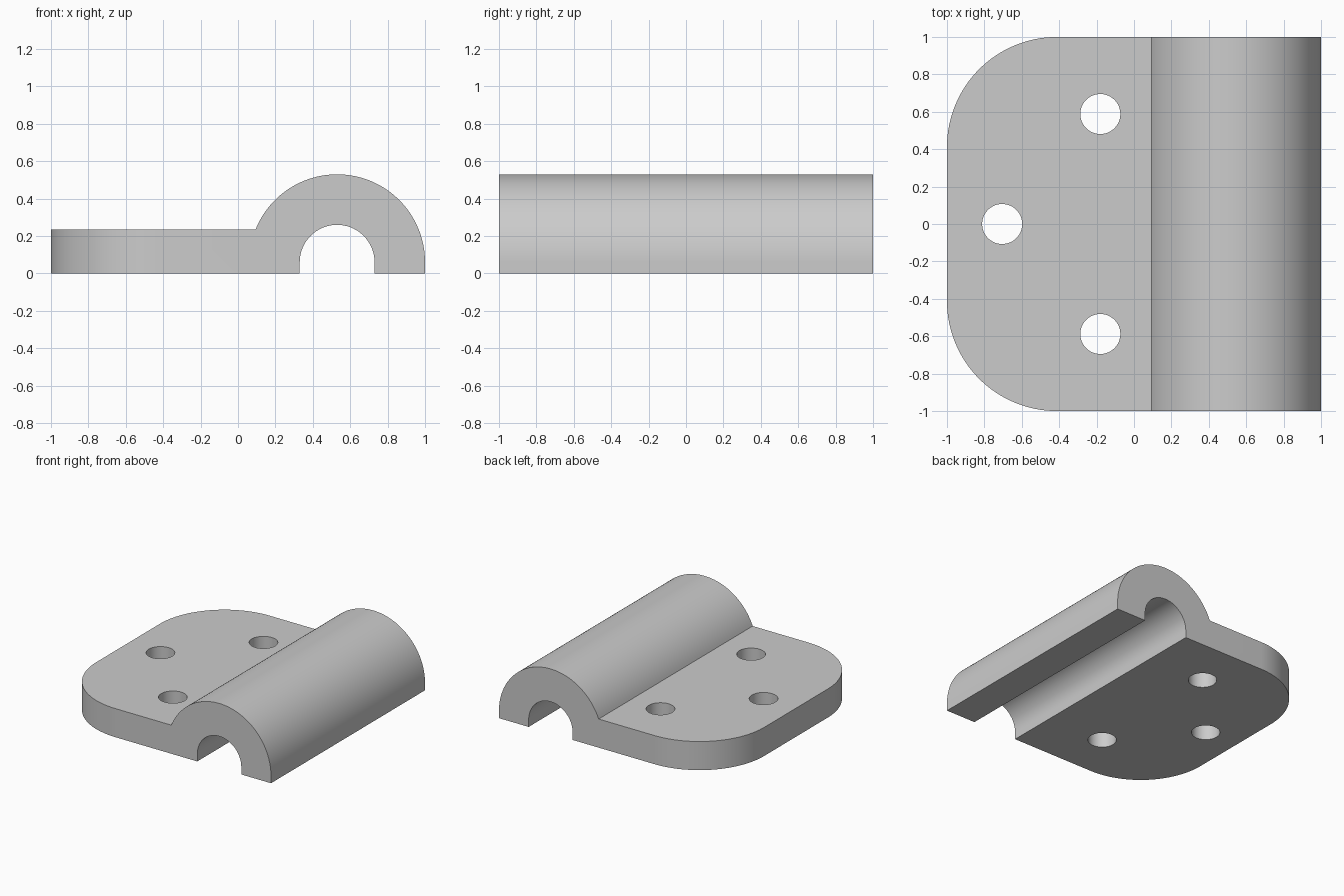
import bpy
import bmesh
from math import acos, asin, cos, pi, sin
from mathutils import Vector

cube = bpy.data.objects.get("Cube")
if cube:
    bpy.data.objects.remove(cube, do_unlink=True)

THICK = 0.235               # flange thickness
AXIS_X, AXIS_Z = 0.53, 0.06  # centre of the half-round saddle
OUTER, INNER = 0.47, 0.20
CORNER = 0.588
HOLE = 0.107

grey = bpy.data.materials.new("plain_grey")
grey.use_nodes = True
colour = (0.6, 0.6, 0.6, 1)
grey.diffuse_color = colour
grey.node_tree.nodes["Principled BSDF"].inputs["Base Color"].default_value = colour


def arc(cx, cy, r, start, end, steps):
    """Points along a circular arc."""
    angles = [start + (end - start) * i / steps for i in range(steps + 1)]
    return [(cx + r * cos(a), cy + r * sin(a)) for a in angles]


def prism(name, points, place, sweep):
    """Extrude a closed outline along the sweep vector."""
    bm = bmesh.new()
    face = bm.faces.new([bm.verts.new(place(u, v)) for u, v in points])
    top = bmesh.ops.extrude_face_region(bm, geom=[face])["geom"]
    verts = [g for g in top if isinstance(g, bmesh.types.BMVert)]
    bmesh.ops.translate(bm, verts=verts, vec=Vector(sweep))
    bmesh.ops.recalc_face_normals(bm, faces=bm.faces)
    mesh = bpy.data.meshes.new(name)
    bm.to_mesh(mesh)
    bm.free()
    obj = bpy.data.objects.new(name, mesh)
    bpy.context.collection.objects.link(obj)
    mesh.materials.append(grey)
    return obj


def cut(target, cutter, operation):
    """Apply a boolean and remove its cutter."""
    cutter.hide_render = True
    mod = target.modifiers.new(cutter.name, "BOOLEAN")
    mod.operation = operation
    mod.solver = "EXACT"
    mod.object = cutter
    bpy.context.view_layer.objects.active = target
    bpy.ops.object.modifier_apply(modifier=mod.name)
    bpy.data.objects.remove(cutter, do_unlink=True)


# Clamp section: flat flange running into a half-round saddle with a channel
join = pi - asin((THICK - AXIS_Z) / OUTER)
section = [(-1.2, 0), (-1.2, THICK)]
section += arc(AXIS_X, AXIS_Z, OUTER, join, 0, 64)
section += [(AXIS_X + OUTER, 0), (AXIS_X + INNER, 0)]
section += arc(AXIS_X, AXIS_Z, INNER, 0, pi, 48)
section += [(AXIS_X - INNER, 0)]
clamp = prism("saddle_clamp", section, lambda u, v: (u, -1.2, v), (0, 2.4, 0))

# Plan outline: rounded flange corners
edge = CORNER - 1
plan = [(1.2, -1), (1.2, 1)]
plan += arc(edge, -edge, CORNER, pi / 2, pi, 32)
plan += arc(edge, edge, CORNER, pi, 1.5 * pi, 32)
outline = prism("plan_outline", plan, lambda u, v: (u, v, -0.2), (0, 0, 1))
cut(clamp, outline, "INTERSECT")

# Screw holes
for x, y in [(-0.705, 0), (-0.18, 0.588), (-0.18, -0.588)]:
    ring = arc(x, y, HOLE, 0, 2 * pi, 48)[:-1]
    drill = prism("screw_hole", ring, lambda u, v: (u, v, -0.2), (0, 0, 1))
    cut(clamp, drill, "DIFFERENCE")

# Smooth the curved walls, keep the edges crisp
bpy.ops.object.select_all(action="DESELECT")
clamp.select_set(True)
bpy.context.view_layer.objects.active = clamp
bpy.ops.object.shade_smooth_by_angle(angle=0.5)
